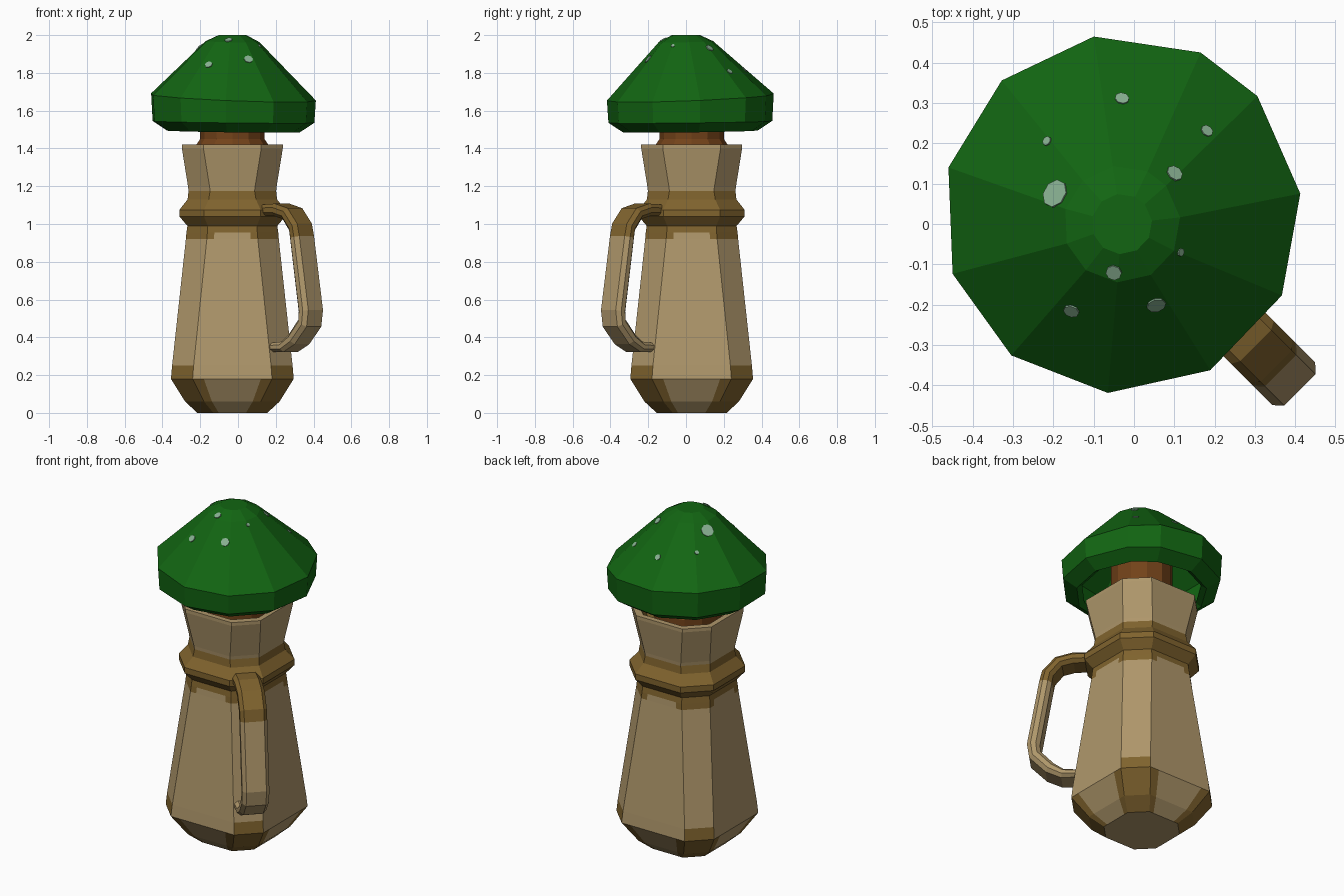
import bpy, bmesh, math
from mathutils import Vector
from mathutils.bvhtree import BVHTree

if "Cube" in bpy.data.objects:
    bpy.data.objects.remove(bpy.data.objects["Cube"])

CX, CY = -0.03, 0.03


def mat(name, r, g, b):
    m = bpy.data.materials.new(name)
    m.diffuse_color = (r, g, b, 1)
    m.use_nodes = True
    m.node_tree.nodes["Principled BSDF"].inputs["Base Color"].default_value = m.diffuse_color
    return m


TAN = mat("pale_tan", .43, .31, .147)
BROWN = mat("dark_tan", .215, .125, .027)
GREEN = mat("cap_green", .006, .13, .006)
CORK = mat("cork_brown", .17, .055, .010)
SPOT = mat("pale_spot", .25, .44, .29)


def loft(name, rings, mats, rule=lambda row, col, c: 0, start=True, end=True):
    """Skin a list of closed rings; rule picks a material per face."""
    bm = bmesh.new()
    vs = [[bm.verts.new(p) for p in ring] for ring in rings]
    n = len(rings[0])
    for i in range(len(vs) - 1):
        for j in range(n):
            k = (j + 1) % n
            f = bm.faces.new((vs[i][j], vs[i][k], vs[i + 1][k], vs[i + 1][j]))
            f.material_index = rule(i, j, f.calc_center_median())
    if start:
        f = bm.faces.new(vs[0][::-1])
        f.material_index = rule(-1, -1, f.calc_center_median())
    if end:
        f = bm.faces.new(vs[-1])
        f.material_index = rule(len(vs), -1, f.calc_center_median())
    bmesh.ops.recalc_face_normals(bm, faces=bm.faces)
    me = bpy.data.meshes.new(name)
    bm.to_mesh(me)
    bm.free()
    for m in mats:
        me.materials.append(m)
    ob = bpy.data.objects.new(name, me)
    bpy.context.collection.objects.link(ob)
    return ob


# Body: square section with chamfered corners, sides split in three columns
def square_ring(a, b, z):
    pts = []
    for s in range(4):
        c, d = [(1, 0), (0, 1), (-1, 0), (0, -1)][s]
        for t in (-b, -.72 * b, .72 * b, b):
            pts.append((CX + a * c - t * d, CY + a * d + t * c, z))
    return pts


def body_rule(row, col, c):
    z = c.z
    if row == -1:
        return 0
    if row >= 14:                       # hollow inside the mouth
        return 1
    side = col % 4
    if z < .18:
        return 0 if side == 1 else 1
    if z < .25:
        return 1 if side == 3 else 0
    if .955 < z < 1.185:
        return 1
    if .92 < z < .96:
        return 0 if side == 1 else 1
    return 0


profile = [(.185, .10, 0), (.25, .15, .06), (.325, .21, .18), (.319, .205, .25),
           (.246, .135, .92), (.243, .132, .955), (.238, .13, .99),
           (.28, .15, 1.04), (.28, .15, 1.075), (.237, .125, 1.13),
           (.232, .118, 1.175), (.234, .12, 1.195), (.267, .153, 1.40),
           (.267, .153, 1.42), (.235, .13, 1.42), (.20, .11, 1.37)]
loft("bottle_body", [square_ring(*p) for p in profile], [TAN, BROWN], body_rule)


# Cork stopper
def circle(r, z, n=12):
    return [(CX + r * math.cos(2 * math.pi * i / n),
             CY + r * math.sin(2 * math.pi * i / n), z) for i in range(n)]


loft("cork_stopper", [circle(.19, 1.36), circle(.19, 1.42), circle(.17, 1.45),
                      circle(.17, 1.75)], [CORK])

# Cap: uneven eleven-sided hollow mushroom, tilted a little
ANGLES = [6.5, 41, 64, 99, 132, 165, 199.5, 232, 265.5, 299.5, 333]


def cap_ring(r, z, tilt=0.0, cx=CX, cy=.02):
    pts = []
    for d in ANGLES:
        c, s = math.cos(math.radians(d)), math.sin(math.radians(d))
        pts.append((cx + r * c, cy + r * s, z + tilt * (s - c)))
    return pts


cap = loft("mushroom_cap", [
    cap_ring(.075, 2.0, 0, -.03, 0), cap_ring(.145, 1.965, .003, -.03, 0),
    cap_ring(.445, 1.67, .018, CX, .025), cap_ring(.437, 1.54, .005, CX, .025),
    cap_ring(.36, 1.49, .005, CX, .025), cap_ring(.33, 1.51, .005, CX, .025),
    cap_ring(.36, 1.64, .01, CX, .025), cap_ring(.13, 1.87)], [GREEN])

# Spots: thin discs laid on the cap
tree = BVHTree.FromPolygons([v.co for v in cap.data.vertices],
                            [p.vertices[:] for p in cap.data.polygons])
for x, y, r in [(-.03, .31, .018), (.18, .23, .016), (-.215, .205, .012),
                (-.195, .075, .036), (.10, .125, .021), (-.05, -.12, .020),
                (.055, -.20, .024), (-.155, -.215, .020), (.115, -.07, .010)]:
    p, nrm, _, _ = tree.ray_cast(Vector((x, y, 3)), Vector((0, 0, -1)))
    if nrm.z < 0:
        nrm = -nrm
    u = nrm.orthogonal().normalized()
    w = nrm.cross(u)
    rings = [[p + nrm * h + (u * math.cos(a) + w * math.sin(a)) * r
              for a in [math.pi * i / 4 for i in range(8)]] for h in (-.002, .004)]
    loft("cap_spot", rings, [SPOT])

# Handle: chamfered bar swept along a bent path on the front right corner
OUT = Vector((1, -1, 0)).normalized()
SIDE = Vector((1, 1, 0)).normalized()
UP = Vector((0, 0, 1))
path = [(.22, 1.07, .03), (.37, 1.075, .033), (.45, 1.055, .034), (.51, .985, .035),
        (.522, .93, .035), (.588, .54, .036), (.58, .475, .036), (.50, .39, .034),
        (.43, .35, .028), (.31, .345, .022)]
rings = []
for i, (u, z, t) in enumerate(path):
    a, b = path[max(i - 1, 0)], path[min(i + 1, len(path) - 1)]
    d = (OUT * (b[0] - a[0]) + UP * (b[1] - a[1])).normalized()
    nrm = SIDE.cross(d)
    centre = Vector((CX, CY, 0)) + OUT * u + UP * z
    rings.append([centre + SIDE * s + nrm * (t * k) for s, k in
                  [(.075, .4), (.055, 1), (-.055, 1), (-.075, .4),
                   (-.075, -.4), (-.055, -1), (.055, -1), (.075, -.4)]])
loft("side_handle", rings, [TAN, BROWN], lambda row, col, c: 1 if row < 4 else 0)
